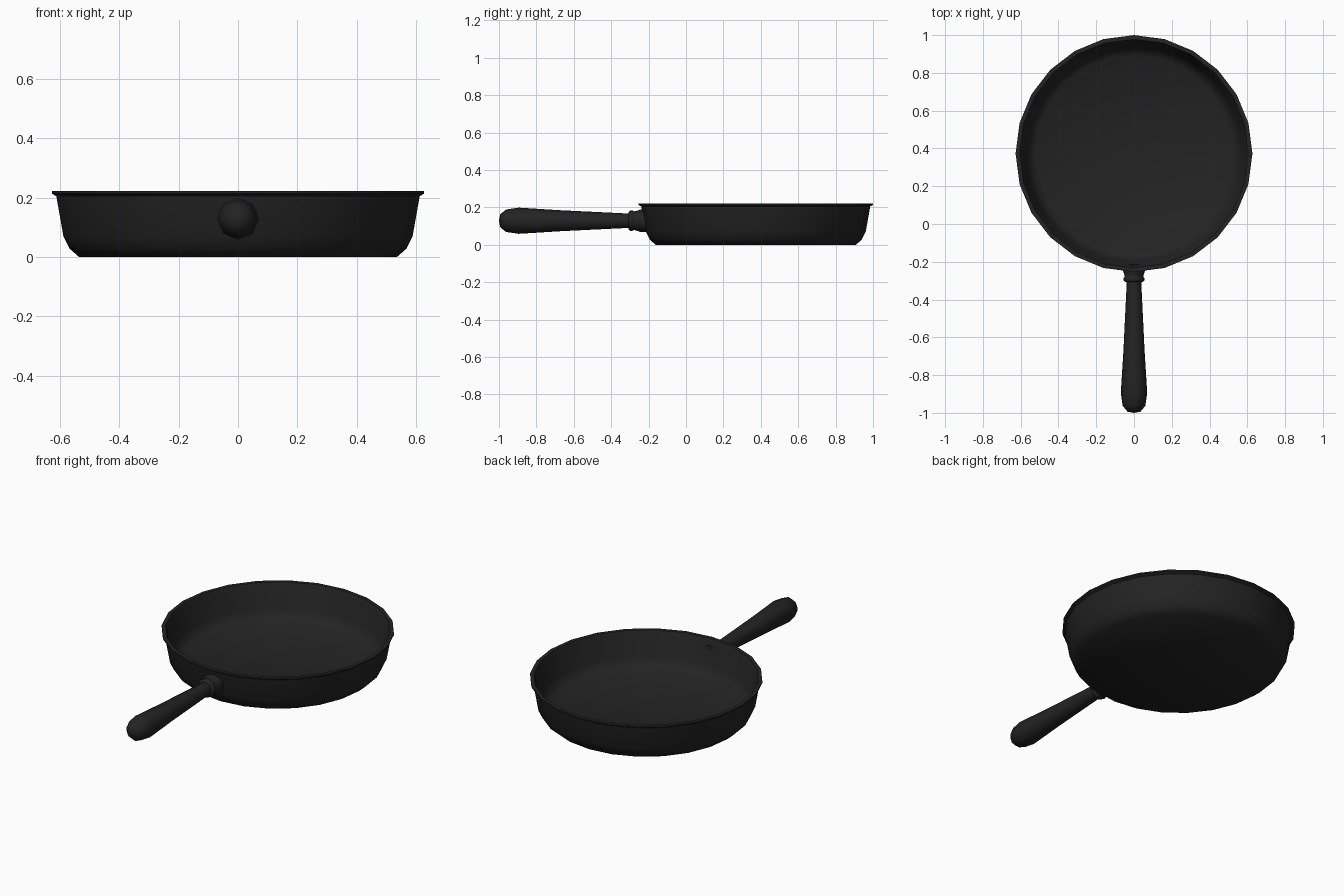
import bpy, math

if "Cube" in bpy.data.objects:
    bpy.data.objects.remove(bpy.data.objects["Cube"])

iron = bpy.data.materials.new("black cast iron")
iron.diffuse_color = (0.017, 0.017, 0.017, 1)
iron.use_nodes = True
iron.node_tree.nodes["Principled BSDF"].inputs["Base Color"].default_value = iron.diffuse_color


def lathe(name, profile, sides, place, angle):
    """Revolve (radius, height) points; radius 0 makes a pole. place maps to world."""
    verts, rings, faces = [], [], []
    for r, h in profile:
        n = 1 if r == 0 else sides
        rings.append([len(verts) + i for i in range(n)])
        for i in range(n):
            a = 2 * math.pi * i / sides
            verts.append(place(r * math.cos(a), r * math.sin(a), h))
    for lo, hi in zip(rings, rings[1:]):
        for i in range(sides):
            j = (i + 1) % sides
            if len(lo) == 1:
                faces.append((lo[0], hi[j], hi[i]))
            elif len(hi) == 1:
                faces.append((lo[i], lo[j], hi[0]))
            else:
                faces.append((lo[i], lo[j], hi[j], hi[i]))
    me = bpy.data.meshes.new(name)
    me.from_pydata(verts, [], faces)
    me.materials.append(iron)
    ob = bpy.data.objects.new(name, me)
    bpy.context.collection.objects.link(ob)
    bpy.ops.object.select_all(action='DESELECT')
    ob.select_set(True)
    bpy.context.view_layer.objects.active = ob
    bpy.ops.object.mode_set(mode='EDIT')
    bpy.ops.mesh.select_all(action='SELECT')
    bpy.ops.mesh.normals_make_consistent(inside=False)
    bpy.ops.object.mode_set(mode='OBJECT')
    bpy.ops.object.shade_smooth_by_angle(angle=math.radians(angle))
    return ob


# Pan body: outside wall, lip, inside wall and floor
pan = [(0, 0), (0.535, 0), (0.567, 0.028), (0.588, 0.07), (0.612, 0.205),
       (0.627, 0.214), (0.627, 0.222), (0.605, 0.222), (0.597, 0.205),
       (0.572, 0.08), (0.553, 0.042), (0.522, 0.022), (0, 0.022)]
lathe("pan_body", pan, 24, lambda x, y, z: (x, y + 0.373, z), 46)

# Handle and collar run along the y axis
along_y = lambda x, y, h: (x, h, y + 0.129)
grip = [(0, -1.0), (0.034, -0.994), (0.06, -0.962), (0.07, -0.895),
        (0.056, -0.67), (0.039, -0.32), (0.039, -0.27), (0, -0.27)]
lathe("handle", grip, 8, along_y, 60)

collar = [(0, -0.307), (0.046, -0.307), (0.056, -0.298), (0.055, -0.287),
          (0.05, -0.28), (0.052, -0.265), (0.06, -0.245), (0.06, -0.214), (0, -0.214)]
lathe("handle_collar", collar, 8, along_y, 60)
